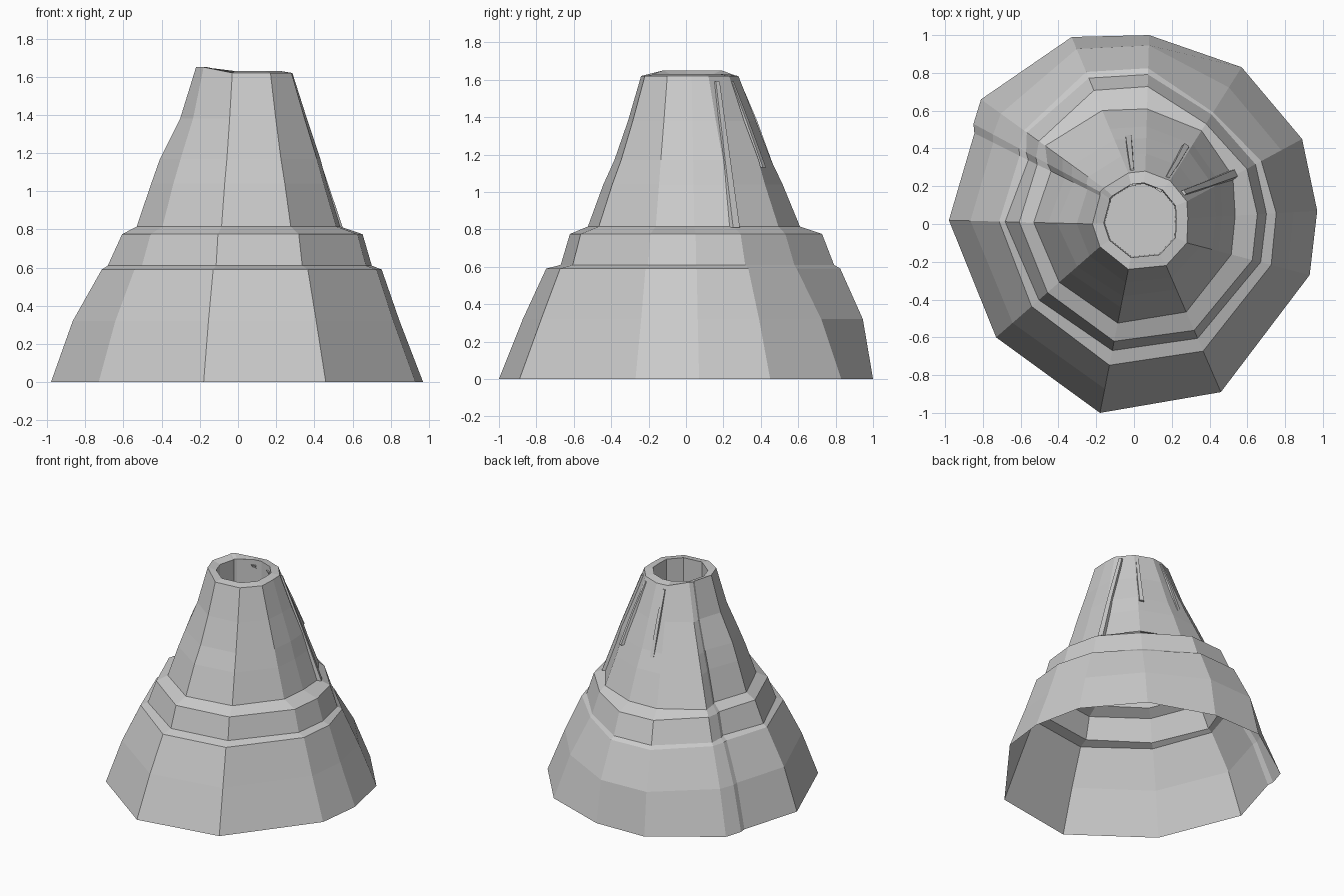
import bpy, bmesh, math
from mathutils import Vector

if "Cube" in bpy.data.objects:
    bpy.data.objects.remove(bpy.data.objects["Cube"])

# Matching corners of the base outline and the crater rim
BASE = [(-.98, .02), (-.73, -.60), (-.18, -1), (.46, -.89), (.93, -.27), (.97, .07), (.89, .45),
        (.57, .83), (.08, 1), (-.33, .99), (-.81, .66), (-.85, .53), (-.845, .48)]
RIM = [(-.22, 0), (-.18, -.12), (-.03, -.24), (.17, -.22), (.28, -.10), (.285, .03), (.28, .12),
       (.19, .23), (.06, .28), (-.03, .27), (-.16, .19), (-.18, .17), (-.18, .15)]

# Terrace heights, and how far each side has moved from base to rim at them
LEVELS = [0, .32, .59, .61, .775, .815, 1.04, 1.17, 1.38, 1.62]
STEPS = {
    0: [0, .18, .31, .39, .46, .64, .74, .79, .89, 1],
    55: [0, .18, .40, .42, .50, .56, .68, .74, .87, 1],
    90: [0, .06, .22, .27, .36, .54, .67, .76, .87, 1],
    130: [0, .12, .30, .34, .43, .54, .68, .75, .88, 1],
    143: [0, .17, .36, .38, .48, .52, .66, .74, .87, 1],
    150: [0, .15, .36, .43, .50, .61, .72, .79, .90, 1],
    180: [0, .15, .35, .39, .49, .59, .69, .75, .89, 1],
    270: [0, .17, .33, .44, .50, .63, .74, .82, .91, 1],
}
STEPS[360] = STEPS[0]


def step_at(corner, level):
    a = math.degrees(math.atan2(corner[1], corner[0])) % 360
    keys = sorted(STEPS)
    for lo, hi in zip(keys, keys[1:]):
        if lo <= a <= hi:
            f = (a - lo) / (hi - lo)
            return STEPS[lo][level] * (1 - f) + STEPS[hi][level] * f


def make_object(name, bm):
    me = bpy.data.meshes.new(name)
    bm.to_mesh(me)
    bm.free()
    ob = bpy.data.objects.new(name, me)
    bpy.context.collection.objects.link(ob)
    return ob


def bridge(bm, a, b):
    n = len(a)
    for i in range(n):
        j = (i + 1) % n
        bm.faces.new((a[i], a[j], b[j], b[i]))


# Terraced mountain shell, open underneath, with a crater well
bm = bmesh.new()
rings = []
for k, z in enumerate(LEVELS):
    ring = []
    for b, r in zip(BASE, RIM):
        p = Vector(b).lerp(Vector(r), step_at(b, k))
        lift = .03 if k == 9 and r[0] < -.1 else 0
        ring.append(bm.verts.new((p.x, p.y, z + lift)))
    rings.append(ring)
for z, s in ((1.63, .76), (1.25, .74)):
    rings.append([bm.verts.new((.03 + (x - .03) * s, .02 + (y - .02) * s, z)) for x, y in RIM])
for a, b in zip(rings, rings[1:]):
    bridge(bm, a, b)
bm.faces.new(rings[-1])
make_object("mountain", bm)


# Rock ribs running down the upper slope
def rib(name, path, width):
    bm = bmesh.new()
    sections = []
    for i, p in enumerate(path):
        p = Vector(p)
        out = Vector((p.x, p.y, 0)).normalized()
        side = Vector((-out.y, out.x, 0)) * width * (.6 + .2 * i)
        inner = p - out * .09
        sections.append([bm.verts.new(v) for v in (inner - side, p - side * .5, p + side * .5, inner + side)])
    for a, b in zip(sections, sections[1:]):
        bridge(bm, a, b)
    bm.faces.new(sections[0][::-1])
    bm.faces.new(sections[-1])
    bmesh.ops.recalc_face_normals(bm, faces=bm.faces)
    make_object(name, bm)


rib("right_rib", [(.27, .17, 1.59), (.41, .22, 1.2), (.54, .27, .81)], .04)
rib("back_rib", [(-.01, .29, 1.59), (-.02, .38, 1.38), (-.03, .47, 1.13)], .03)
rib("back_right_rib", [(.18, .25, 1.59), (.23, .33, 1.38), (.28, .42, 1.13)], .03)
